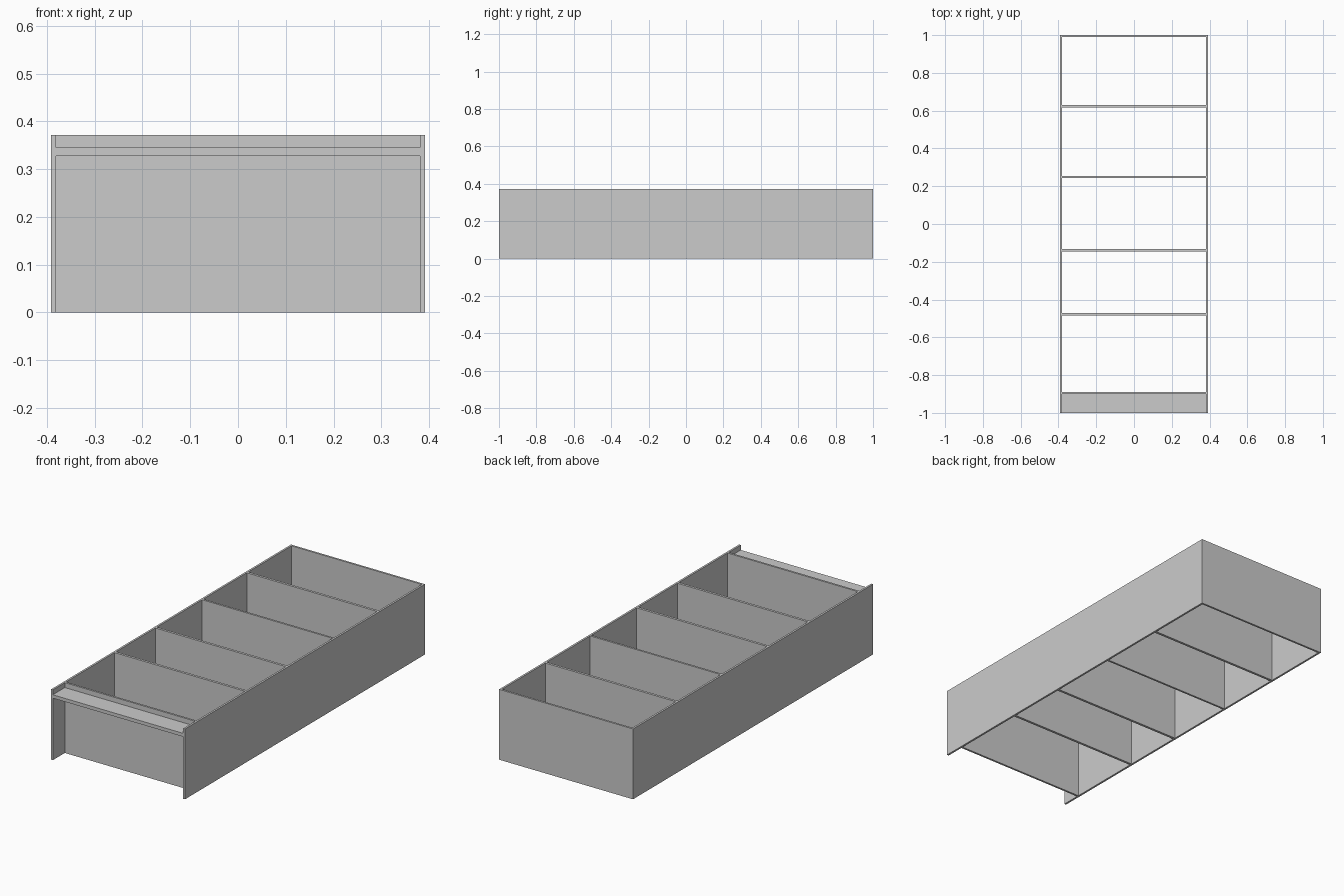
import bpy

if "Cube" in bpy.data.objects:
    bpy.data.objects.remove(bpy.data.objects["Cube"])

HALF_W, HEIGHT, PANEL = 0.391, 0.371, 0.0105
INNER = HALF_W - PANEL


def box(name, x, y, z):
    """Box from (min, max) ranges on each axis."""
    bpy.ops.mesh.primitive_cube_add(size=1)
    ob = bpy.context.object
    ob.name = name
    for v in ob.data.vertices:
        v.co = [r[0] + (c + 0.5) * (r[1] - r[0]) for c, r in zip(v.co, (x, y, z))]
    return ob


# Long side panels
box("side_panel_left", (-HALF_W, -INNER), (-1, 1), (0, HEIGHT))
box("side_panel_right", (INNER, HALF_W), (-1, 1), (0, HEIGHT))

# End panel closing the far end
box("end_panel", (-INNER, INNER), (1 - PANEL, 1), (0, HEIGHT))

# Shelves: centre position and thickness
shelves = [(0.623, 0.013), (0.25, 0.0105), (-0.139, 0.013),
           (-0.479, 0.013), (-0.895, 0.0105)]
for i, (y, t) in enumerate(shelves, 1):
    box(f"shelf_{i}", (-INNER, INNER), (y - t / 2, y + t / 2), (0, HEIGHT))

# Recessed kick board beyond the last shelf
box("kick_board", (-INNER, INNER), (-1, -0.9), (0.327, 0.345))
